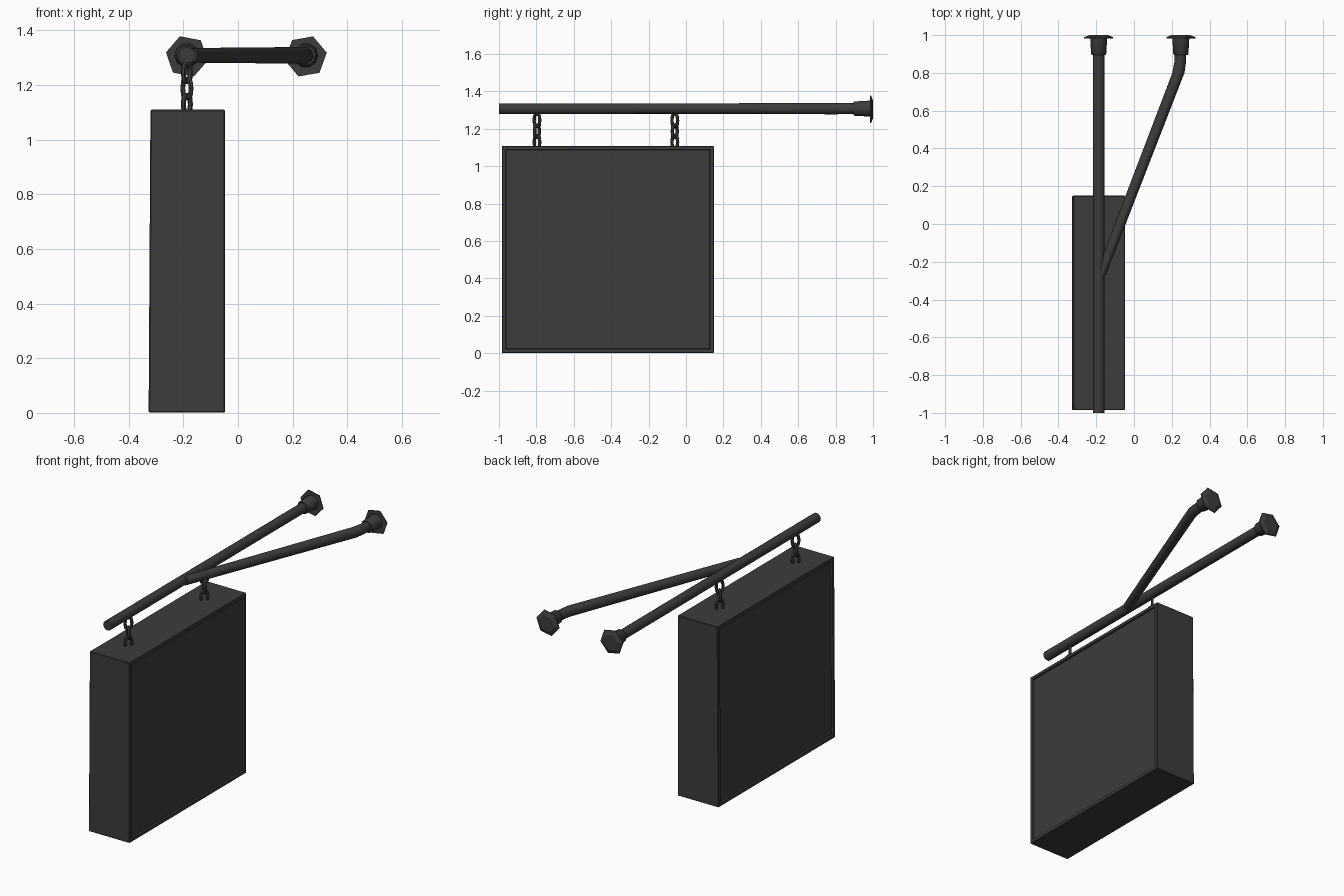
import bpy, bmesh, math
from mathutils import Vector

if "Cube" in bpy.data.objects:
    bpy.data.objects.remove(bpy.data.objects["Cube"], do_unlink=True)

iron = bpy.data.materials.new("dark iron grey")
iron.use_nodes = True
iron.diffuse_color = (0.045, 0.045, 0.045, 1)
iron.node_tree.nodes["Principled BSDF"].inputs["Base Color"].default_value = iron.diffuse_color

PIPE_X, PIPE_Z, PIPE_R = -0.187, 1.308, 0.03


def finish(name, bm, smooth=True):
    bmesh.ops.recalc_face_normals(bm, faces=bm.faces)
    mesh = bpy.data.meshes.new(name)
    bm.to_mesh(mesh)
    bm.free()
    mesh.materials.append(iron)
    obj = bpy.data.objects.new(name, mesh)
    bpy.context.collection.objects.link(obj)
    if smooth:
        bpy.ops.object.select_all(action="DESELECT")
        obj.select_set(True)
        bpy.context.view_layer.objects.active = obj
        bpy.ops.object.shade_smooth_by_angle(angle=math.radians(50))
    return obj


def tube(name, stations, sides=10, turn=0.0, smooth=True):
    """Rings in the xz plane at (x, y, z, radius), joined along y."""
    bm = bmesh.new()
    rings = []
    for x, y, z, r in stations:
        angles = [turn + math.tau * i / sides for i in range(sides)]
        rings.append([bm.verts.new((x + r * math.cos(a), y, z + r * math.sin(a))) for a in angles])
    for a, b in zip(rings, rings[1:]):
        for i in range(sides):
            j = (i + 1) % sides
            bm.faces.new((a[i], a[j], b[j], b[i]))
    bm.faces.new(rings[0])
    bm.faces.new(rings[-1])
    return finish(name, bm, smooth)


# Sign box with a recessed panel on each broad side
bm = bmesh.new()
bmesh.ops.create_cube(bm, size=1)
for v in bm.verts:
    v.co = Vector((-0.187 + v.co.x * 0.28, -0.4175 + v.co.y * 1.135, 0.555 + v.co.z * 1.108))
    if v.co.x < -0.2:
        v.co.x += 0.006 * v.co.z
bm.normal_update()
broad = [f for f in bm.faces if abs(f.normal.x) > 0.9]
bmesh.ops.bevel(bm, geom=bm.edges[:], offset=0.004, segments=1, affect="EDGES")
bm.normal_update()
broad = [f for f in bm.faces if abs(f.normal.x) > 0.9 and f.calc_area() > 0.5]
bmesh.ops.inset_individual(bm, faces=broad, thickness=0.024, depth=0)
bmesh.ops.inset_individual(bm, faces=broad, thickness=0.003, depth=-0.01)
finish("sign_box", bm, False)

# Main pipe and angled brace
tube("main_pipe", [(PIPE_X, -1.0, PIPE_Z, PIPE_R), (PIPE_X, 0.95, PIPE_Z, PIPE_R)])
tube("brace_pipe", [(-0.177, -0.27, PIPE_Z, 0.028), (0.235, 0.80, PIPE_Z, 0.032),
                    (0.245, 0.86, PIPE_Z, 0.031), (0.247, 0.95, PIPE_Z, 0.03)])

# Wall collars and six-sided flanges
for side, x, turn in (("right", PIPE_X, -11), ("left", 0.248, 10)):
    tube(side + "_collar", [(x, 0.895, PIPE_Z, 0.036), (x, 0.90, PIPE_Z, 0.04),
                            (x, 0.985, PIPE_Z, 0.045)], 10)
    tube(side + "_flange", [(x, 0.983, 1.304, 0.078), (x, 0.989, 1.304, 0.078),
                            (x, 1.0, 1.304, 0.05)], 6, math.radians(turn), False)

# Hanging chains: stretched rings turned alternately
for place, y in (("front", -0.797), ("back", -0.06)):
    for n in range(3):
        bpy.ops.mesh.primitive_torus_add(major_radius=0.02, minor_radius=0.0095,
                                         major_segments=10, minor_segments=6)
        link = bpy.context.object
        link.name = f"{place}_chain_link_{n + 1}"
        for v in link.data.vertices:
            v.co.y += math.copysign(0.014, v.co.y) if abs(v.co.y) > 1e-5 else 0
        link.rotation_euler = (math.radians(90), 0, math.radians(50 - 90 * (n % 2)))
        link.location = (PIPE_X, y, 1.245 - 0.058 * n)
        link.data.materials.append(iron)
        bpy.ops.object.shade_smooth_by_angle(angle=math.radians(50))
